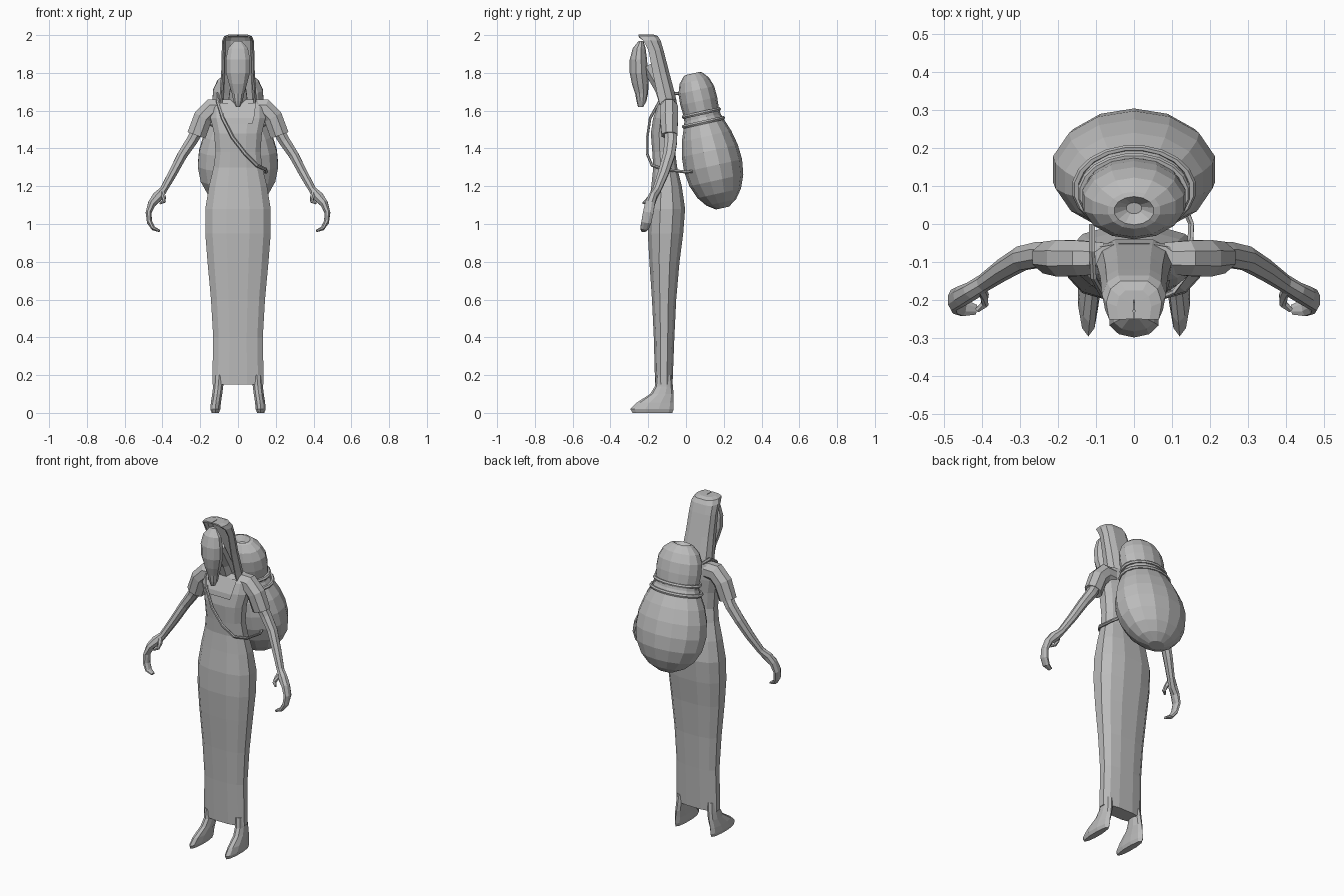
import bpy, bmesh, math
from mathutils import Vector

grey = bpy.data.materials.new("plain grey")
grey.diffuse_color = (0.5, 0.5, 0.5, 1)


def skin(name, rings, closed=True, caps=True):
    """Skin a list of point rings into one mesh object."""
    bm = bmesh.new()
    vs = [[bm.verts.new(p) for p in r] for r in rings]
    n = len(vs[0])
    for a, b in zip(vs, vs[1:]):
        for i in range(n if closed else n - 1):
            j = (i + 1) % n
            bm.faces.new((a[i], a[j], b[j], b[i]))
    if caps:
        bm.faces.new(vs[0][::-1])
        bm.faces.new(vs[-1])
    bmesh.ops.recalc_face_normals(bm, faces=bm.faces)
    me = bpy.data.meshes.new(name)
    bm.to_mesh(me)
    bm.free()
    me.materials.append(grey)
    ob = bpy.data.objects.new(name, me)
    bpy.context.collection.objects.link(ob)
    return ob


def oval(c, u, v, n, power=1.0):
    """Ring around c with half axes u and v; power below 1 squares it off."""
    pts = []
    for i in range(n):
        a = 2 * math.pi * (i + 0.5) / n
        k = [math.copysign(abs(t) ** power, t) for t in (math.cos(a), math.sin(a))]
        pts.append(Vector(c) + Vector(u) * k[0] + Vector(v) * k[1])
    return pts


def stack(name, rows, n=12, power=1.0):
    """Loft of level ovals; rows are (z, cx, cy, rx, ry)."""
    return skin(name, [oval((cx, cy, z), (rx, 0, 0), (0, ry, 0), n, power)
                       for z, cx, cy, rx, ry in rows])


def tube(name, rows, n=8, ref=(0, 1, 0)):
    """Limb along a path; rows are (x, y, z, radius across, radius along ref)."""
    pts = [Vector(r[:3]) for r in rows]
    rings = []
    for i, p in enumerate(pts):
        d = (pts[min(i + 1, len(pts) - 1)] - pts[max(i - 1, 0)]).normalized()
        u = d.cross(Vector(ref)).normalized()
        rings.append(oval(p, u * rows[i][3], u.cross(d) * rows[i][4], n))
    return skin(name, rings)


def both(fn, name, rows, xi, **kw):
    """Make a left and a right copy, negating the x column."""
    for side, s in (("right", 1), ("left", -1)):
        fn(side + "_" + name, [tuple(v * s if i == xi else v for i, v in enumerate(r))
                               for r in rows], **kw)


# long dress: z, half width, front y, back y
dress = [(0.15, .14, -.165, -.07), (0.40, .135, -.172, -.06), (0.60, .147, -.182, -.05),
         (0.80, .166, -.196, -.032), (0.95, .178, -.205, -.012), (1.08, .178, -.202, -.002),
         (1.20, .158, -.186, -.02), (1.30, .133, -.175, -.045), (1.38, .122, -.18, -.055),
         (1.48, .13, -.188, -.05), (1.56, .15, -.176, -.045), (1.62, .15, -.155, -.045),
         (1.66, .11, -.13, -.05)]
stack("dress", [(z, 0, (f + b) / 2, w, (b - f) / 2) for z, w, f, b in dress], 12, 0.8)

# square neckline plate on the chest
skin("neckline", [[(-.095, -.147, 1.64), (.095, -.147, 1.64)],
                  [(-.085, -.182, 1.56), (.085, -.182, 1.56)],
                  [(-.075, -.186, 1.53), (.075, -.186, 1.53)]], False, False)

# neck and long pointed face
tube("neck", [(0, -.09, 1.62, .06, .045), (0, -.13, 1.72, .045, .04),
              (0, -.2, 1.84, .045, .04)], ref=(0, 1, 0.3))
stack("face", [(1.62, 0, -.24, .012, .014), (1.65, 0, -.236, .026, .026),
               (1.69, 0, -.235, .034, .034), (1.74, 0, -.242, .05, .044),
               (1.80, 0, -.25, .066, .048), (1.87, 0, -.252, .068, .046),
               (1.93, 0, -.248, .055, .034), (1.97, 0, -.238, .02, .012)], 10)

# open fronted hood: z, half width, front y, back y
hood_rows = [(1.60, .10, -.13, -.045), (1.68, .093, -.15, -.06), (1.80, .085, -.175, -.092),
             (1.92, .082, -.198, -.123), (1.97, .08, -.225, -.138), (1.992, .07, -.25, -.152),
             (2.0, .045, -.25, -.175), (2.0, .002, -.25, -.20)]
hood = skin("hood", [[(w * k, f + (b - f) * t, z) for k, t in
                      ((-.9, 0), (-1, .45), (-.85, .8), (-.5, 1), (.5, 1), (.85, .8),
                       (1, .45), (.9, 0))] for z, w, f, b in hood_rows], False, False)
thick = hood.modifiers.new("thickness", "SOLIDIFY")
thick.thickness = 0.008
thick.offset = 0

# sleeves, arms, curled hands and thumbs
both(tube, "sleeve", [(.08, -.09, 1.61, .055, .045), (.14, -.09, 1.61, .058, .05),
                      (.185, -.09, 1.565, .054, .052), (.22, -.088, 1.47, .054, .045)], 0)
both(tube, "arm", [(.2, -.085, 1.52, .036, .036), (.245, -.08, 1.44, .032, .036),
                   (.295, -.09, 1.365, .028, .034), (.345, -.12, 1.27, .025, .03),
                   (.395, -.155, 1.18, .021, .024), (.425, -.175, 1.145, .03, .024),
                   (.455, -.19, 1.11, .023, .028), (.474, -.2, 1.06, .016, .03),
                   (.468, -.21, 1.01, .015, .028), (.448, -.22, .977, .012, .024),
                   (.415, -.225, .963, .007, .014)], 0)
both(tube, "thumb", [(.405, -.165, 1.175, .016, .014), (.392, -.19, 1.14, .012, .014),
                     (.392, -.21, 1.12, .01, .012), (.412, -.226, 1.11, .006, .007)], 0, n=6)

# pointed feet
both(stack, "foot", [(0, .12, -.178, .02, .105), (.02, .12, -.18, .028, .115),
                     (.055, .117, -.163, .028, .097), (.10, .11, -.128, .028, .062),
                     (.14, .105, -.117, .028, .048), (.2, .1, -.117, .03, .042)], 1, n=10)

# tilted gourd on the back: distance down its axis, depth radius
top, axis = Vector((0, .035, 1.797)), Vector((0, .217, -.976))
across = Vector((0, .976, .217))


def gourd_ring(t, r, n=14):
    return oval(top + axis * t, (r * 1.39, 0, 0), across * r, n)


profile = [(.03, .015), (0, .038), (.005, .05), (.04, .08), (.09, .097), (.15, .1), (.205, .096),
           (.24, .098), (.27, .108), (.34, .134), (.42, .152), (.50, .157), (.58, .146),
           (.65, .118), (.70, .08), (.73, .035)]
skin("gourd", [gourd_ring(t, r) for t, r in profile])

# ropes around the gourd's waist
for i, (t, r) in enumerate(((.215, .099), (.265, .11))):
    skin("gourd_rope_%d" % (i + 1),
         [gourd_ring(t + .011 * math.sin(a), r + .008 * math.cos(a), 20)
          for a in [k * math.pi / 3 for k in range(7)]], caps=False)

# carrying strap across the chest
strap = [(-.11, 0, 1.69), (-.11, -.07, 1.69), (-.107, -.14, 1.65), (-.08, -.19, 1.56),
         (-.03, -.205, 1.46), (.04, -.205, 1.37), (.1, -.18, 1.31), (.145, -.12, 1.29),
         (.15, 0, 1.275), (.13, .05, 1.28)]
tube("strap", [p + (.007, .01) for p in strap], 6, ref=(1, 0, 1))
